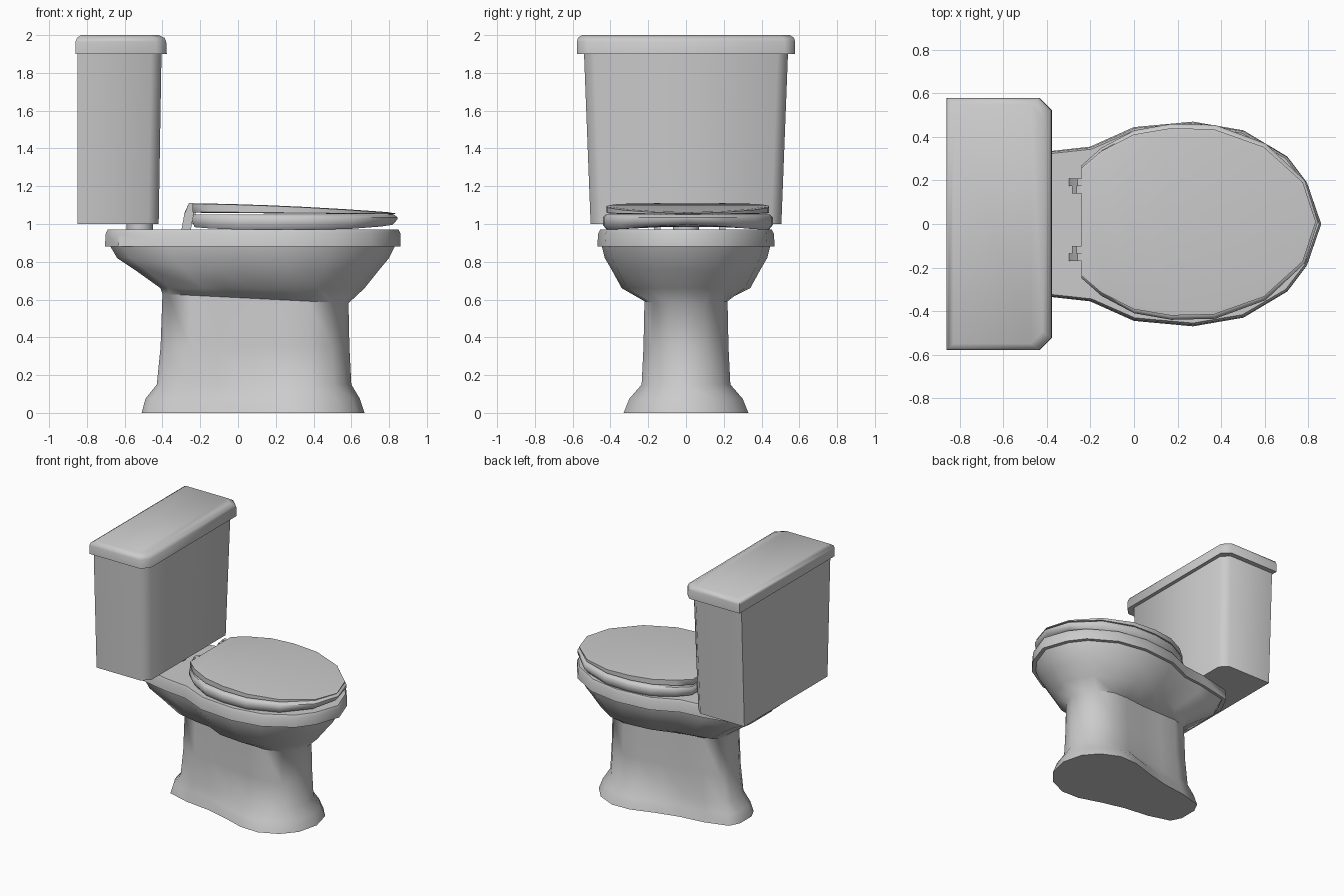
import bpy, bmesh, math

if "Cube" in bpy.data.objects:
    bpy.data.objects.remove(bpy.data.objects["Cube"])


def mirror(half):
    # half outline (back to front, y >= 0) -> full loop
    return half + [(x, -y) for x, y in reversed(half) if y > 0]


def fit(half, x0, x1, width):
    # stretch a half outline to a given length and half width
    a, b = half[0][0], half[-1][0]
    w = max(y for _, y in half)
    return [(x0 + (x - a) / (b - a) * (x1 - x0), y * width / w) for x, y in half]


def ring(half, z, dy=0.0):
    f = z if callable(z) else (lambda x: z)
    return [(x, y + dy, f(x)) for x, y in mirror(half)]


def loft(name, rings, closed=False, angle=50):
    bm = bmesh.new()
    loops = [[bm.verts.new(p) for p in r] for r in rings]
    n = len(loops[0])
    pairs = list(zip(loops, loops[1:])) + ([(loops[-1], loops[0])] if closed else [])
    for a, b in pairs:
        for i in range(n):
            j = (i + 1) % n
            bm.faces.new((a[i], a[j], b[j], b[i]))
    if not closed:
        # ladder caps joining mirrored points
        for r in (loops[0], loops[-1]):
            for i in range((n - 1) // 2):
                ids = list(dict.fromkeys((i, i + 1, n - 2 - i, n - 1 - i)))
                bm.faces.new([r[k] for k in ids])
    bmesh.ops.recalc_face_normals(bm, faces=bm.faces)
    me = bpy.data.meshes.new(name)
    bm.to_mesh(me)
    bm.free()
    ob = bpy.data.objects.new(name, me)
    bpy.context.collection.objects.link(ob)
    bpy.ops.object.select_all(action='DESELECT')
    ob.select_set(True)
    bpy.context.view_layer.objects.active = ob
    bpy.ops.object.shade_smooth_by_angle(angle=math.radians(angle))
    return ob


RIM = [(-.70, .14), (-.63, .28), (-.38, .335), (-.20, .355), (0, .445),
       (.27, .47), (.5, .43), (.7, .31), (.79, .19), (.855, 0)]
STEM = [(-.40, .06), (-.37, .12), (-.25, .16), (-.1, .17), (.08, .185),
        (.25, .215), (.38, .22), (.5, .175), (.56, .10), (.59, 0)]
FOOT = [(-.51, .07), (-.47, .15), (-.3, .20), (-.1, .225), (.08, .27),
        (.25, .325), (.4, .33), (.54, .265), (.63, .16), (.67, 0)]
SEAT = [(-.24, .26), (-.15, .34), (0, .42), (.17, .45), (.37, .445),
        (.60, .36), (.78, .19), (.84, 0)]

# Bowl, pedestal and foot as one lofted body with a hollow basin
loft("bowl_and_pedestal", [
    ring(FOOT, 0),
    ring(fit(FOOT, -.49, .645, .30), .075),
    ring(fit(STEM, -.43, .60, .235), .15),
    ring(fit(STEM, -.41, .59, .225), .35),
    ring(fit(STEM, -.40, .585, .22), lambda x: .61 - .05 * x),
    ring(fit(RIM, -.41, .67, .34), .66),
    ring(fit(RIM, -.55, .75, .395), .76),
    ring(fit(RIM, -.64, .80, .43), .82),
    ring(fit(RIM, -.675, .83, .445), .88),
    ring(fit(RIM, -.705, .86, .47), .88),
    ring(fit(RIM, -.70, .86, .465), .95),
    ring(fit(RIM, -.69, .85, .455), .97),
    ring(fit(RIM, -.16, .70, .32), .97),
    ring(fit(RIM, -.12, .62, .27), .85),
    ring(fit(RIM, 0, .42, .15), .72),
])


# Seat ring with a gently bowed underside
def seat_under(x):
    return .97 + .25 * (x - .25) ** 4


loft("seat", [
    ring(fit(SEAT, -.23, .82, .43), seat_under, .01),
    ring(fit(SEAT, -.24, .845, .45), lambda x: seat_under(x) + .025, .01),
    ring(fit(SEAT, -.24, .845, .45), 1.035, .01),
    ring(fit(SEAT, -.235, .825, .435), 1.05, .01),
    ring(fit(SEAT, -.08, .66, .28), 1.05, .01),
    ring(fit(SEAT, -.08, .66, .28), .985, .01),
], closed=True)


# Seat cover, thinning towards the front
def cover_top(x):
    t = x + .25
    return 1.11 - .014 * t - .03 * t * t


loft("seat_cover", [
    ring(fit(SEAT, -.235, .82, .42), lambda x: 1.06 - .008 * (x + .25), .01),
    ring(fit(SEAT, -.24, .835, .43), lambda x: 1.065 - .011 * (x + .25), .01),
    ring(fit(SEAT, -.24, .835, .43), lambda x: cover_top(x) - .003, .01),
    ring(fit(SEAT, -.235, .79, .405), cover_top, .01),
])

# Hinges: curved post with a knuckle beside it
POST = [(-.30, .965), (-.285, 1.05), (-.26, 1.11), (-.235, 1.11), (-.235, 1.06), (-.25, .965)]
KNUCKLE = [(-.285, 1.055), (-.265, 1.10), (-.225, 1.10), (-.225, 1.0), (-.27, 1.0)]
for side, post_y, pin_y in (("left", (.175, .21), (.14, .175)),
                            ("right", (-.17, -.135), (-.135, -.10))):
    loft(f"hinge_post_{side}", [[(x, v, z) for x, z in POST] for v in post_y], angle=30)
    loft(f"hinge_pin_{side}", [[(x, v, z) for x, z in KNUCKLE] for v in pin_y], angle=30)

# Short outlet joining tank and bowl
bpy.ops.mesh.primitive_cylinder_add(vertices=16, radius=.07, depth=.06, location=(-.52, 0, .985))
bpy.context.object.name = "tank_outlet"
bpy.ops.object.shade_smooth_by_angle(angle=math.radians(40))


# Tank with cut front corners, widening upwards
def tank_half(x0, x1, w, cut=.055):
    return [(x0, w), (x1 - cut, w), (x1, w - cut)]


loft("tank", [
    ring(tank_half(-.85, -.42, .505), 1.0),
    ring(tank_half(-.85, -.405, .54), 1.905),
])

# Tank lid with softened top edge
loft("tank_lid", [
    ring(tank_half(-.86, -.377, .578), 1.90),
    ring(tank_half(-.86, -.38, .578), 1.965),
    ring(tank_half(-.853, -.388, .572), 1.985),
    ring(tank_half(-.83, -.42, .55), 2.0),
])
